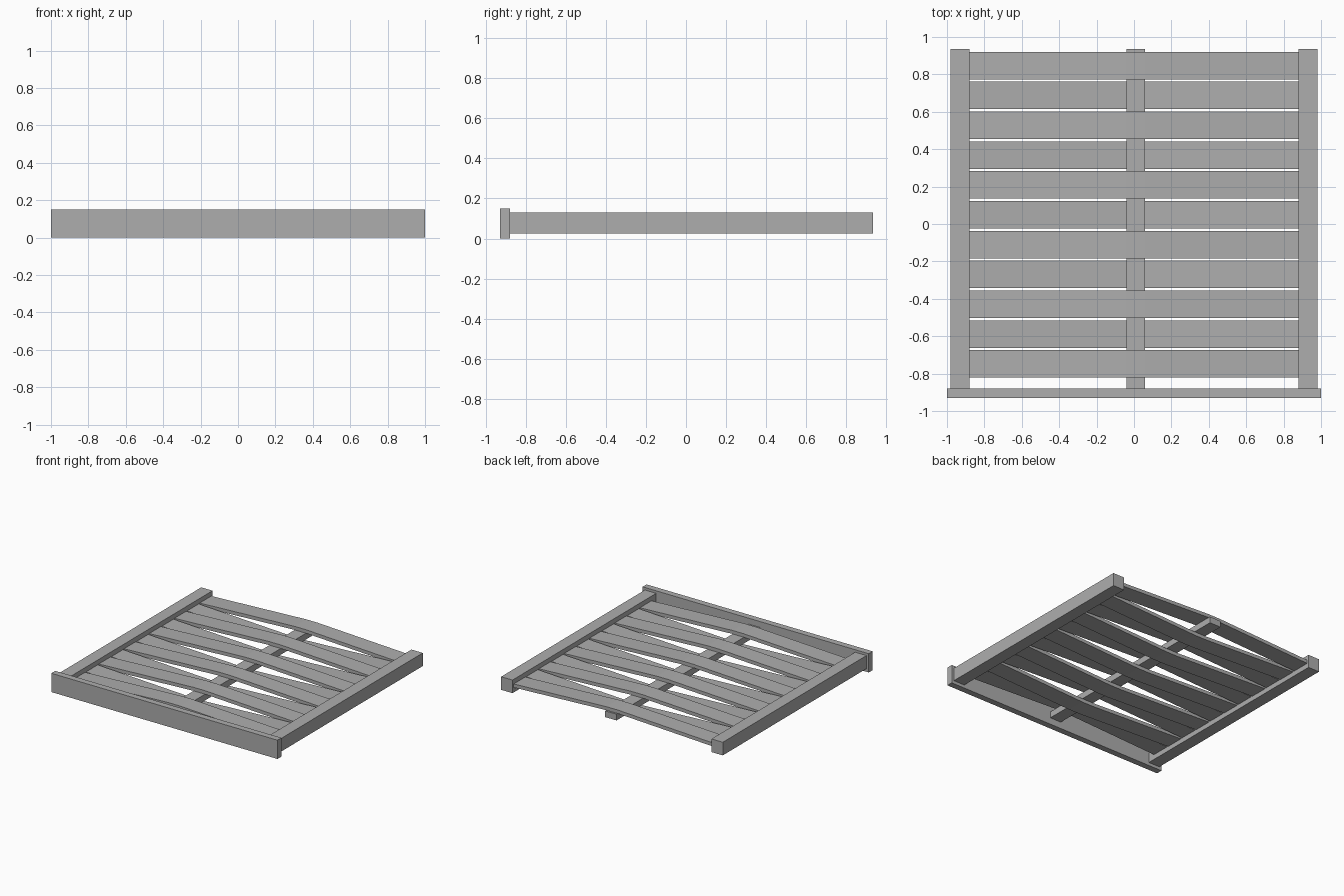
import bpy
import bmesh

cube = bpy.data.objects.get("Cube")
if cube:
    bpy.data.objects.remove(cube, do_unlink=True)

# One weathered grey for everything
grey = bpy.data.materials.new("weathered grey")
grey.use_nodes = True
colour = (0.42, 0.42, 0.42, 1)
grey.diffuse_color = colour
grey.node_tree.nodes["Principled BSDF"].inputs["Base Color"].default_value = colour


def finish(name, bm):
    bmesh.ops.recalc_face_normals(bm, faces=bm.faces)
    mesh = bpy.data.meshes.new(name)
    bm.to_mesh(mesh)
    bm.free()
    mesh.materials.append(grey)
    obj = bpy.data.objects.new(name, mesh)
    bpy.context.collection.objects.link(obj)
    return obj


def box(name, x, y, z):
    """Box between the (low, high) pairs on each axis."""
    bm = bmesh.new()
    bmesh.ops.create_cube(bm, size=1)
    for v in bm.verts:
        v.co = [lo + (c + 0.5) * (hi - lo) for c, (lo, hi) in zip(v.co, (x, y, z))]
    return finish(name, bm)


def slat(name, path, y, width, thick):
    """Flat strip following an x-z path, extruded along y."""
    bm = bmesh.new()
    outline = [(x, z - thick / 2) for x, z in path]
    outline += [(x, z + thick / 2) for x, z in reversed(path)]
    face = bm.faces.new([bm.verts.new((x, y - width / 2, z)) for x, z in outline])
    side = bmesh.ops.extrude_face_region(bm, geom=[face])
    moved = [g for g in side["geom"] if isinstance(g, bmesh.types.BMVert)]
    bmesh.ops.translate(bm, verts=moved, vec=(0, width, 0))
    return finish(name, bm)


# Frame
MID = 0.078
box("base_board", (-1, 1), (-0.93, -0.88), (0, 0.15))
box("left_post", (0.88, 0.98), (-0.88, 0.935), (0.025, 0.13))
box("right_post", (-0.98, -0.88), (-0.88, 0.935), (0.025, 0.13))
box("centre_post", (-0.04, 0.06), (-0.88, 0.935), (MID - 0.025, MID + 0.025))

# Woven slats, alternately over and under the centre post
THICK = 0.028
for i in range(11):
    bend = 0.039 if i % 2 == 0 else -0.039
    path = [(-0.9, MID), (-0.04, MID + bend), (0.06, MID + bend), (0.9, MID)]
    slat(f"slat_{i + 1}", path, 0.847 - 0.1595 * i, 0.147, THICK)
